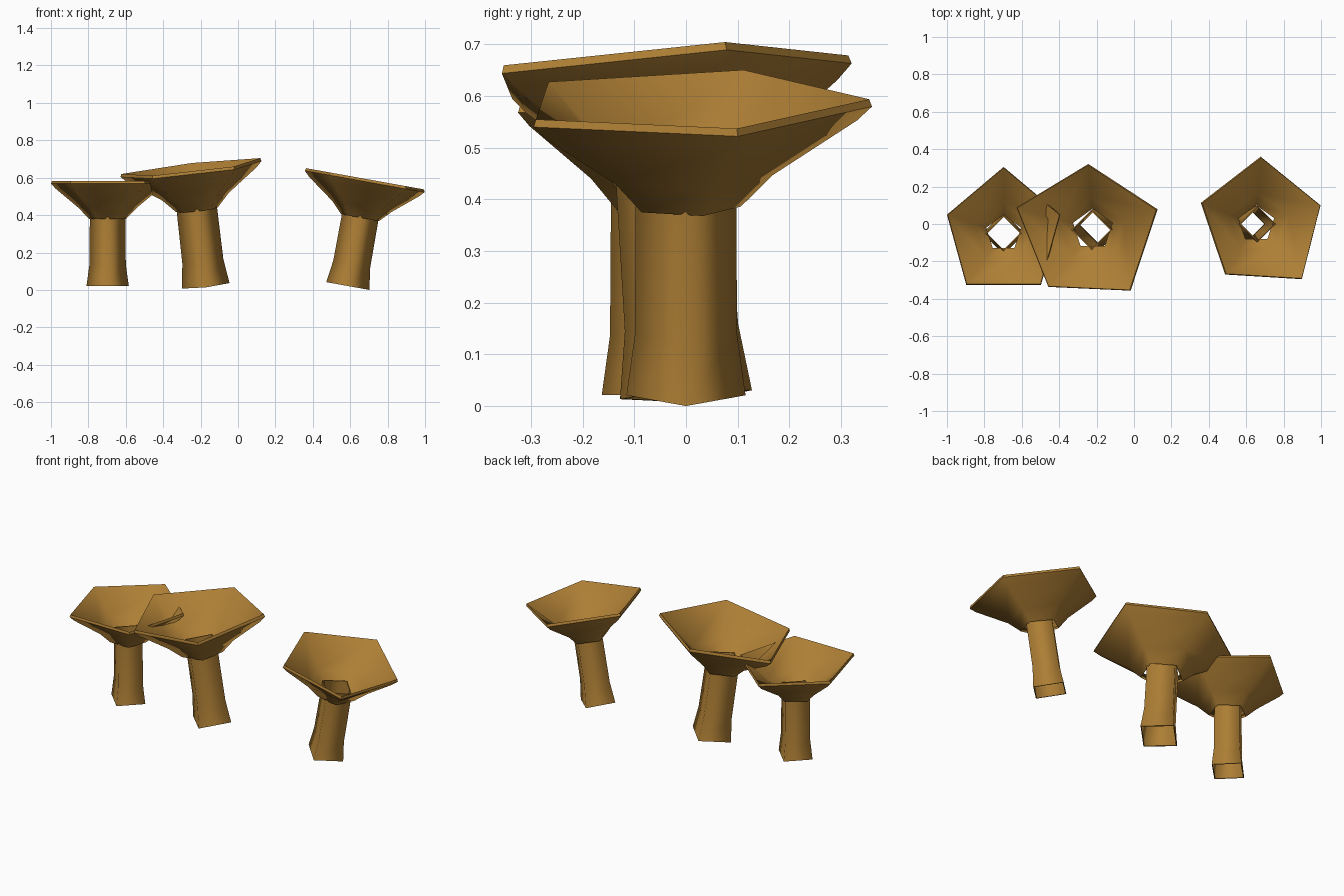
import bpy, bmesh, math
from mathutils import Matrix, Vector

if "Cube" in bpy.data.objects:
    bpy.data.objects.remove(bpy.data.objects["Cube"])

brown = bpy.data.materials.new("mushroom_brown")
brown.diffuse_color = (0.42, 0.21, 0.035, 1)
brown.use_nodes = True
brown.node_tree.nodes["Principled BSDF"].inputs["Base Color"].default_value = brown.diffuse_color


def lean(base, slope):
    """Frame whose axis leans by slope and whose rings tip with it."""
    sx, sy = slope
    return Matrix(((1, 0, sx, base[0]), (0, 1, sy, base[1]),
                   (-sx, -sy, 1, base[2]), (0, 0, 0, 1)))


def ring_shell(name, rings, frame, flat_bands):
    """Closed shell: every ring is bridged to the next, the last to the first."""
    bm = bmesh.new()
    loops = [[bm.verts.new(frame @ Vector(p)) for p in ring] for ring in rings]
    n = len(rings[0])
    for k, low in enumerate(loops):
        high = loops[(k + 1) % len(loops)]
        for i in range(n):
            j = (i + 1) % n
            f = bm.faces.new((low[i], low[j], high[j], high[i]))
            f.smooth = k not in flat_bands
    bmesh.ops.recalc_face_normals(bm, faces=bm.faces)
    mesh = bpy.data.meshes.new(name)
    bm.to_mesh(mesh)
    bm.free()
    mesh.materials.append(brown)
    bpy.context.collection.objects.link(bpy.data.objects.new(name, mesh))


def polygon(sides, r, h, start=90):
    return [(r * math.cos(math.radians(start + 360 * i / sides)),
             r * math.sin(math.radians(start + 360 * i / sides)), h)
            for i in range(sides)]


def mushroom(label, base, slope, s, rim):
    frame = lean(base, slope)

    # Stem: open four-sided tube with a flared foot
    profile = [(0.113, 0), (0.097, 0.115), (0.095, 0.41),
               (0.088, 0.41), (0.090, 0.115), (0.106, 0)]
    ring_shell(label + "_stem", [polygon(4, r * s, h * s) for r, h in profile],
               frame, {2, 5})

    # Cap: five-sided funnel, blending from an even neck to the uneven rim
    def rim_ring(k, h):
        return [(x * k, y * k, h * s) for x, y in rim]
    rings = [polygon(5, 0.104 * s, 0.358 * s),
             polygon(5, 0.165 * s, 0.418 * s),
             rim_ring(0.92, 0.520),
             rim_ring(1.0, 0.546),
             rim_ring(0.985, 0.560),
             polygon(5, 0.160 * s, 0.432 * s),
             polygon(5, 0.098 * s, 0.368 * s)]
    ring_shell(label + "_cap", rings, frame, {3, 6})


# Rim corners run anticlockwise from the back corner
mushroom("left", (-0.697, -0.05, 0.022), (0, 0), 1.0,
         [(0, 0.355), (-0.303, 0.10), (-0.20, -0.275), (0.20, -0.275), (0.303, 0.10)])
mushroom("middle", (-0.173, 0.0, 0.022), (-0.115, -0.067), 1.13,
         [(0, 0.362), (-0.384, 0.13), (-0.214, -0.295), (0.226, -0.315), (0.37, 0.12)])
mushroom("right", (0.587, 0.0, 0.021), (0.18, 0.0), 1.02,
         [(-0.01, 0.36), (-0.33, 0.113), (-0.20, -0.27), (0.21, -0.295), (0.31, 0.10)])
